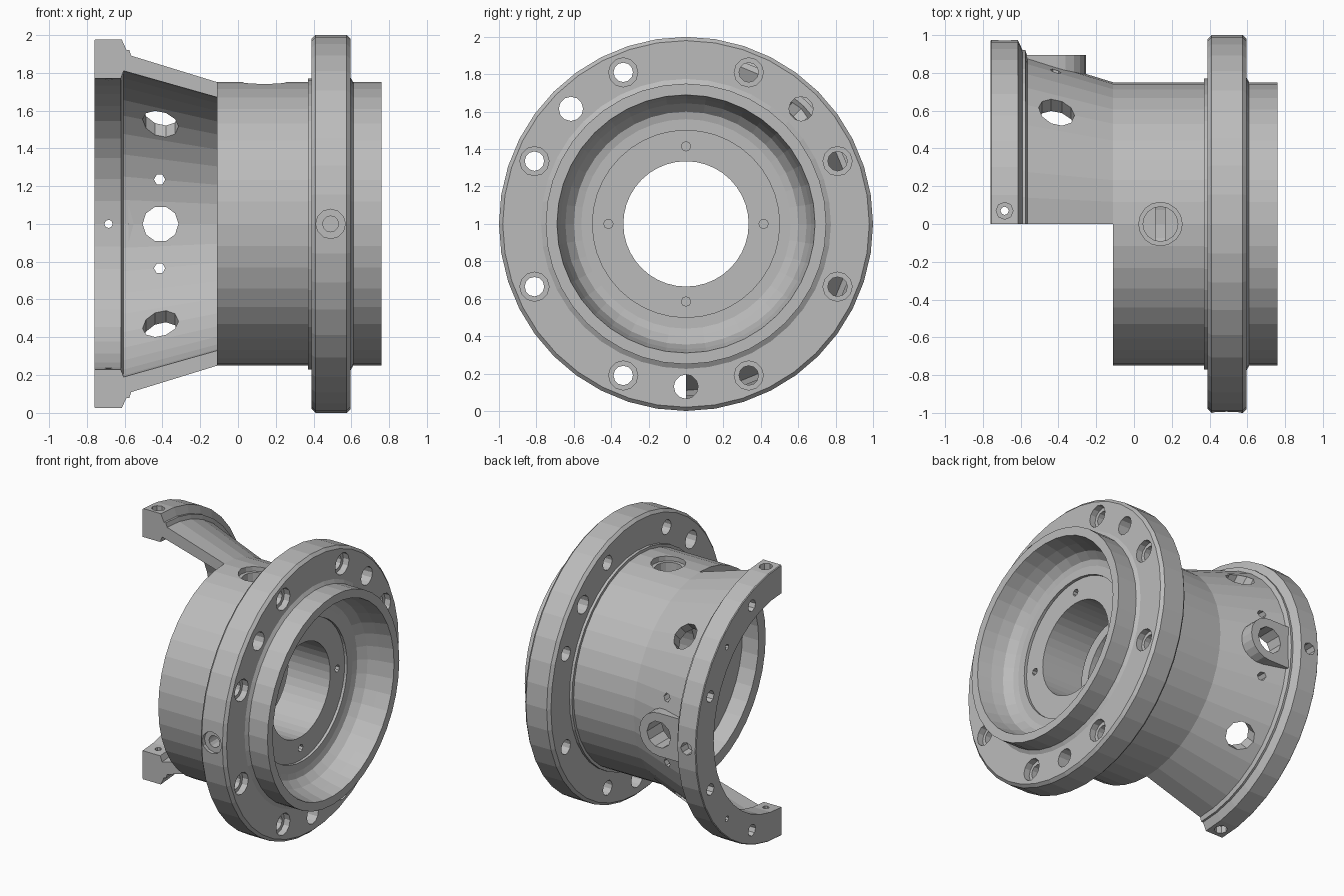
import bpy, bmesh, math
from mathutils import Matrix, Vector

cube = bpy.data.objects.get("Cube")
if cube:
    bpy.data.objects.remove(cube, do_unlink=True)

grey = bpy.data.materials.new("cast_grey")
grey.use_nodes = True
colour = (0.5, 0.5, 0.5, 1)
grey.diffuse_color = colour
grey.node_tree.nodes["Principled BSDF"].inputs["Base Color"].default_value = colour

SIDES = 40
AXIS = Vector((0, 0, 1))      # centre line of the housing runs along x at z = 1


def radial(deg):
    """Direction in the yz plane, 0 = back (+y), 90 = up."""
    a = math.radians(deg)
    return Vector((0, math.cos(a), math.sin(a)))


def finish(name, bm):
    bmesh.ops.recalc_face_normals(bm, faces=bm.faces)
    mesh = bpy.data.meshes.new(name)
    bm.to_mesh(mesh)
    bm.free()
    mesh.materials.append(grey)
    obj = bpy.data.objects.new(name, mesh)
    bpy.context.collection.objects.link(obj)
    return obj


def lathe(name, profile, start=0, sweep=360, sides=SIDES):
    """Revolve a closed (x, radius) outline about the centre line."""
    bm = bmesh.new()
    full = sweep == 360
    rings = []
    for i in range(sides if full else sides + 1):
        d = radial(start + sweep * i / sides)
        rings.append([bm.verts.new(AXIS + Vector((x, 0, 0)) + d * r) for x, r in profile])
    n = len(profile)
    for i in range(sides):
        a, b = rings[i], rings[(i + 1) % len(rings)]
        for j in range(n):
            k = (j + 1) % n
            bm.faces.new((a[j], a[k], b[k], b[j]))
    if not full:
        bm.faces.new(rings[0])
        bm.faces.new(rings[-1])
    return finish(name, bm)


def drill(bm, start, direction, steps, sides=12):
    """Add a stepped drill: steps are (depth, radius) pairs along direction."""
    rot = Vector(direction).to_track_quat('Z', 'Y').to_matrix().to_4x4()
    m = Matrix.Translation(start) @ rot
    rings = [[bm.verts.new(m @ Vector((r * math.cos(math.tau * i / sides),
                                       r * math.sin(math.tau * i / sides), d)))
              for i in range(sides)] for d, r in steps]
    for a, b in zip(rings, rings[1:]):
        for i in range(sides):
            k = (i + 1) % sides
            bm.faces.new((a[i], a[k], b[k], b[i]))
    bm.faces.new(rings[0])
    bm.faces.new(rings[-1])


def boolean(target, tool, operation):
    mod = target.modifiers.new(operation.lower(), 'BOOLEAN')
    mod.operation, mod.solver, mod.object = operation, 'EXACT', tool
    bpy.context.view_layer.objects.active = target
    bpy.ops.object.modifier_apply(modifier=mod.name)
    bpy.data.objects.remove(tool, do_unlink=True)


# Main housing: barrel, bolt flange, dished bore and grooved hub
housing = lathe("housing", [
    (-.11, .75), (.37, .75), (.37, .77), (.39, .77), (.39, .98), (.41, 1), (.575, 1),
    (.595, .98), (.595, .775), (.61, .75), (.76, .75), (.76, .69), (.66, .67),
    (.58, .645), (.53, .60), (.52, .56), (.52, .50), (.50, .50), (.50, .335),
    (.165, .335), (.165, .48), (.115, .48), (.115, .335), (.02, .335),
    (.02, .67), (-.11, .67)])

bm = bmesh.new()
X = Vector((1, 0, 0))
# Counterbored flange bolt holes
for i in range(8):
    drill(bm, AXIS + radial(22.5 + 45 * i) * .877 + X * .65, -X,
          [(0, .078), (.10, .078), (.10, .052), (.3, .052)])
# Plain flange holes
for a in (45, 135, 270):
    drill(bm, AXIS + radial(a) * .87 + X * .65, -X, [(0, .065), (.3, .065)])
# Small hub screw holes
for i in range(4):
    drill(bm, AXIS + radial(90 * i) * .415 + X * .55, -X, [(0, .025), (.15, .025)], 8)
# Top port into the hub groove, and front port in the flange rim
drill(bm, Vector((.14, 0, 1.8)), -AXIS, [(0, .115), (.09, .115), (.09, .092), (.38, .092)], 16)
drill(bm, Vector((.49, -1.05, 1)), Vector((0, 1, 0)),
      [(0, .078), (.08, .078), (.08, .042), (.2, .042)])
boolean(housing, finish("housing_drills", bm), 'DIFFERENCE')

# Half cone carrying the half ring at the open end
half_cone = lathe("half_cone", [
    (-.11, .75), (-.565, .89), (-.575, .92), (-.59, .92), (-.615, .975), (-.755, .975),
    (-.76, .97), (-.76, .77), (-.62, .77), (-.605, .81), (-.11, .67)],
    start=-90, sweep=180, sides=SIDES // 2)

# Boss: round on one side, running straight into the ring on the other
bm = bmesh.new()
R = .155
outline = [(-.58, -R)] + [(-.41 + R * math.cos(a), R * math.sin(a))
           for a in (math.pi * (i / 10 - .5) for i in range(11))] + [(-.58, R)]
base = bm.faces.new([bm.verts.new((x, .795, 1 + z)) for x, z in outline])
top = bmesh.ops.extrude_face_region(bm, geom=[base])["geom"]
bmesh.ops.translate(bm, vec=(0, .10, 0), verts=[v for v in top if isinstance(v, bmesh.types.BMVert)])
boolean(half_cone, finish("boss", bm), 'UNION')

bm = bmesh.new()
# Large cone windows
for a in (-45, 0, 45):
    drill(bm, AXIS + radial(a) * .6 + X * -.41, radial(a), [(0, .095), (.4, .095)], 10)
Y = Vector((0, 1, 0))
for s in (-1, 1):
    # Small holes beside the boss
    drill(bm, Vector((-.415, .6, 1 + s * .235)), Y, [(0, .03), (.4, .03)], 6)
    # Holes in the two ring ends
    drill(bm, Vector((-.685, .07, 1 + s * 1.05)), AXIS * -s,
          [(0, .045), (.13, .045), (.13, .022), (.35, .022)], 8)
    # Ring face bolt and dowel holes
    for a, r in ((22.5, .042), (67.5, .042), (45, .02)):
        drill(bm, AXIS + radial(s * a) * .875 - X * .82, X, [(0, r), (.17, r)], 8)
# Radial hole through the ring
drill(bm, Vector((-.685, .7, 1)), Y, [(0, .022), (.2, .022), (.2, .045), (.4, .045)], 8)
boolean(half_cone, finish("cone_drills", bm), 'DIFFERENCE')
